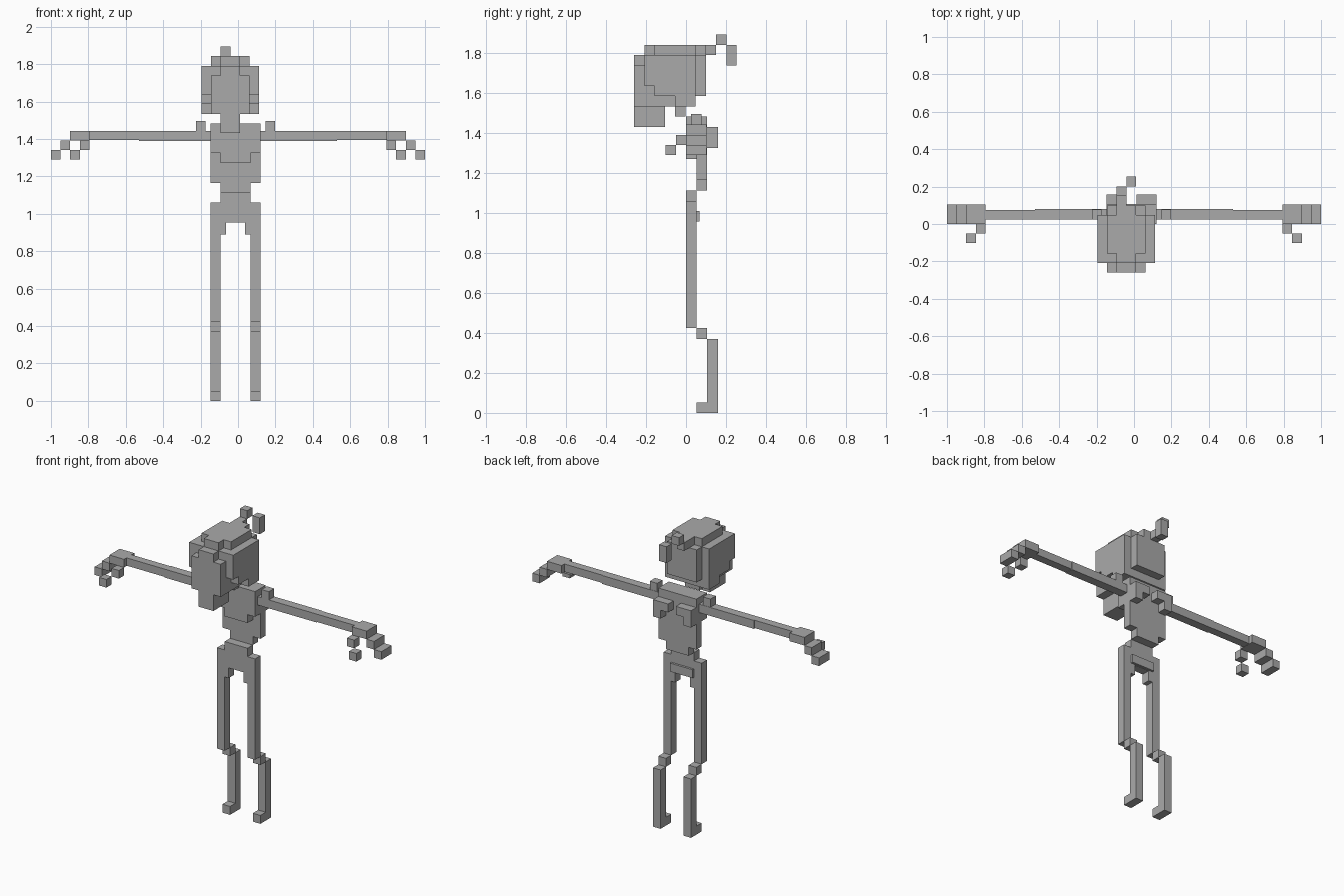
import bpy
import bmesh
from mathutils import Vector

cube = bpy.data.objects.get("Cube")
if cube:
    bpy.data.objects.remove(cube)

mat = bpy.data.materials.new("plain_grey")
mat.use_nodes = True
GREY = (0.4, 0.4, 0.4, 1)
mat.diffuse_color = GREY
mat.node_tree.nodes["Principled BSDF"].inputs["Base Color"].default_value = GREY


def finish(name, bm):
    mesh = bpy.data.meshes.new(name)
    bmesh.ops.recalc_face_normals(bm, faces=bm.faces)
    bm.to_mesh(mesh)
    bm.free()
    mesh.materials.append(mat)
    obj = bpy.data.objects.new(name, mesh)
    bpy.context.collection.objects.link(obj)
    return obj


def voxels(name, origin, size, blocks):
    """Fill grid blocks (x0, x1, y0, y1, z0, z1) and keep only the outer faces."""
    cells = {(x, y, z) for a, b, c, d, e, f in blocks
             for x in range(a, b) for y in range(c, d) for z in range(e, f)}
    bm = bmesh.new()
    for cell in cells:
        for axis in range(3):
            for side in (0, 1):
                near = list(cell)
                near[axis] += 2 * side - 1
                if tuple(near) in cells:
                    continue
                corners = []
                for u, v in ((0, 0), (1, 0), (1, 1), (0, 1)):
                    p = Vector(cell)
                    p[axis] += side
                    p[(axis + 1) % 3] += u
                    p[(axis + 2) % 3] += v
                    corners.append(bm.verts.new(Vector(origin) + p * size))
                if not side:
                    corners.reverse()
                bm.faces.new(corners)
    bmesh.ops.remove_doubles(bm, verts=bm.verts, dist=size * 0.01)
    return finish(name, bm)


def box(name, lo, hi):
    bm = bmesh.new()
    bmesh.ops.create_cube(bm, size=1)
    for v in bm.verts:
        v.co = [lo[i] if v.co[i] < 0 else hi[i] for i in range(3)]
    return finish(name, bm)


BODY = (-0.146, 0, 0)
UNIT = 0.053

# Legs: thigh, knee, shin and foot
for name, x in (("right_leg", 0), ("left_leg", 4)):
    voxels(name, BODY, UNIT, [(x, x + 1, 0, 1, 8, 20), (x, x + 1, 1, 2, 7, 8),
                              (x, x + 1, 2, 3, 0, 7), (x, x + 1, 1, 2, 0, 1)])

# Pelvis with inner hip knobs and a thin tailbone plate
voxels("pelvis", BODY, UNIT, [(1, 4, 0, 1, 18, 21)])
box("right_hip_knob", (-0.093, 0, 0.89), (-0.065, 0.053, 0.954))
box("left_hip_knob", (0.038, 0, 0.89), (0.066, 0.053, 0.954))
box("tailbone", (-0.093, 0.053, 0.957), (0.066, 0.067, 1.01))

# Ribcage and shoulder blades
voxels("ribcage", BODY, UNIT, [
    (1, 4, 1, 2, 21, 22), (0, 5, 1, 2, 22, 28),
    (1, 4, 0, 1, 24, 28), (0, 5, 0, 1, 25, 28),
    (0, 2, 2, 3, 26, 27), (0, 1, 2, 3, 25, 26),
    (3, 5, 2, 3, 26, 27), (4, 5, 2, 3, 25, 26)])


# Arms and hands, mirrored about the middle
def arm_box(name, side, x0, x1, y0, y1, z0, z1):
    xs = sorted((x0 * side, x1 * side))
    box(name, (xs[0], y0, z0), (xs[1], y1, z1))


for label, s, inner in (("right", -1, 0.146), ("left", 1, 0.119)):
    nub = inner + 0.027
    arm_box(label + "_shoulder_knob", s, nub, nub + 0.052, 0.025, 0.078, 1.44, 1.495)
    arm_box(label + "_upper_arm", s, inner, 0.53, 0.025, 0.08, 1.39, 1.443)
    arm_box(label + "_forearm", s, 0.53, 0.795, 0.025, 0.076, 1.394, 1.443)
    arm_box(label + "_palm", s, 0.795, 0.897, 0, 0.103, 1.392, 1.443)
    for i in range(2):
        top = 1.392 - 0.051 * i
        out = 0.897 + 0.0515 * i
        arm_box(label + "_fingers", s, out, out + 0.0515, 0, 0.103, top - 0.051, top)
        t = 0.795 + 0.051 * i
        front = -0.051 * i
        arm_box(label + "_thumb", s, t, t + 0.051, front - 0.051, front, top - 0.051, top)

# Skull with jaw, rounded by stepped layers
HEAD = (-0.195, -0.26, 1.432)
STEP = 0.0513
voxels("skull", HEAD, STEP, [
    (2, 4, 0, 3, 0, 2),
    (1, 5, 0, 1, 2, 6), (2, 4, 0, 1, 6, 7),
    (1, 5, 1, 6, 2, 7), (2, 4, 1, 2, 7, 8), (1, 5, 2, 6, 7, 8),
    (1, 5, 6, 7, 3, 7), (2, 4, 6, 7, 7, 8),
    (0, 6, 1, 2, 4, 7), (0, 6, 2, 4, 3, 7), (0, 6, 4, 6, 2, 7),
    (2, 4, 4, 5, 1, 2)])

# Ponytail
voxels("ponytail", HEAD, STEP, [
    (2, 3, 7, 8, 7, 8), (2, 3, 8, 9, 8, 9), (3, 4, 9, 10, 6, 8)])
